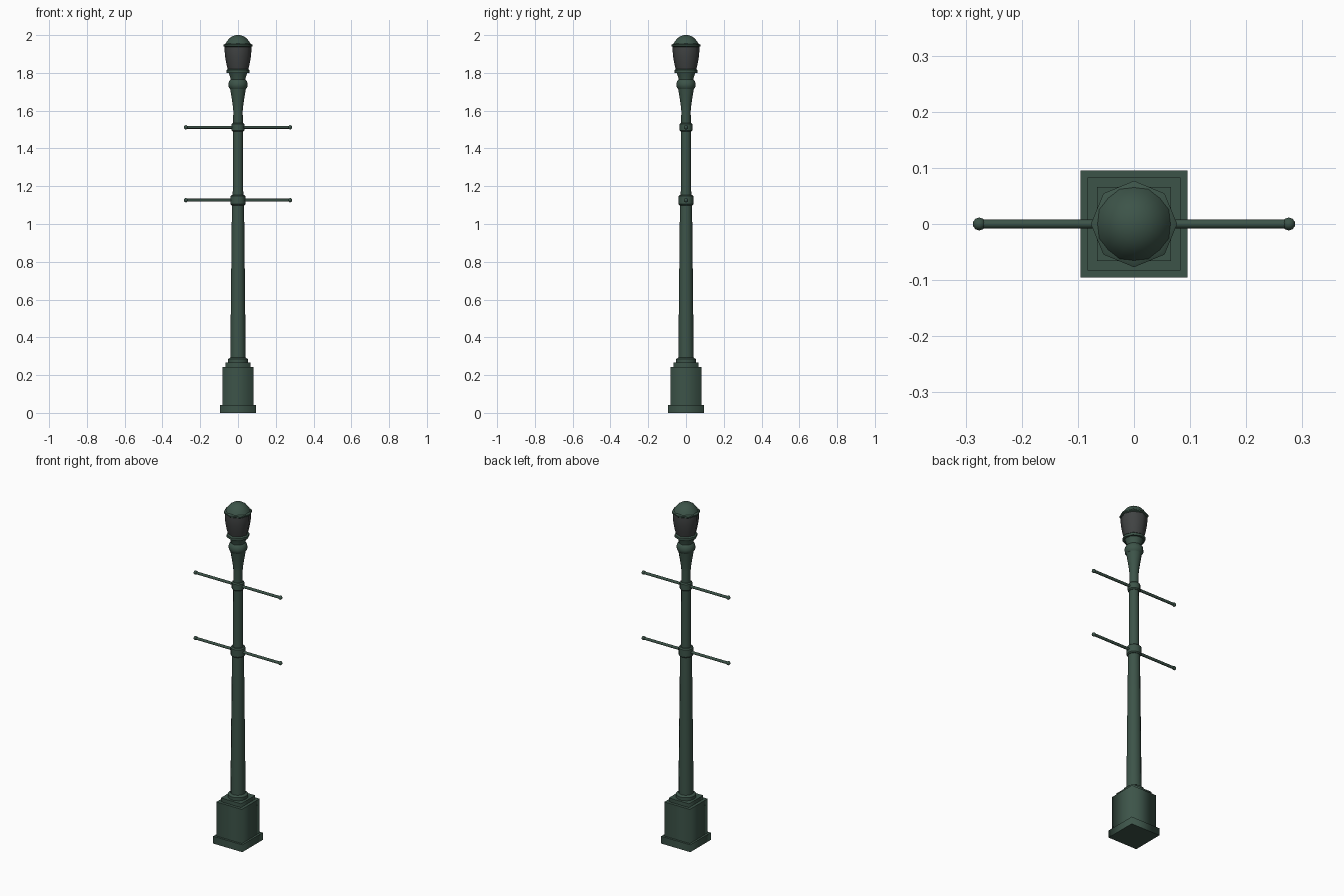
import bpy
import bmesh
import math
from mathutils import Matrix, Vector

cube = bpy.data.objects.get("Cube")
if cube:
    bpy.data.objects.remove(cube, do_unlink=True)


def make_material(name, rgb):
    mat = bpy.data.materials.new(name)
    mat.use_nodes = True
    color = (*rgb, 1.0)
    mat.diffuse_color = color
    mat.node_tree.nodes["Principled BSDF"].inputs["Base Color"].default_value = color
    return mat


GREEN = make_material("dark green paint", (0.046, 0.088, 0.066))
GREY = make_material("dark grey glass", (0.052, 0.056, 0.056))


def finish(bm, name, mat):
    bmesh.ops.recalc_face_normals(bm, faces=bm.faces)
    mesh = bpy.data.meshes.new(name)
    bm.to_mesh(mesh)
    bm.free()
    mesh.materials.append(mat)
    obj = bpy.data.objects.new(name, mesh)
    bpy.context.collection.objects.link(obj)
    return obj


def turned(name, profile, mat=GREEN, sides=8, phase=0.0, matrix=None):
    """Closed solid from (radius, height) points; sides are smooth, sharp bends stay crisp."""
    bm = bmesh.new()
    rings = []
    for r, z in profile:
        angles = [phase + math.tau * i / sides for i in range(sides)]
        rings.append([bm.verts.new((r * math.cos(a), r * math.sin(a), z)) for a in angles])
    for low, high in zip(rings, rings[1:]):
        for i in range(sides):
            j = (i + 1) % sides
            bm.faces.new((low[i], low[j], high[j], high[i]))
    bm.faces.new(rings[0][::-1])
    bm.faces.new(rings[-1])
    for face in bm.faces:
        face.smooth = True
    # Crease rings where the outline turns sharply
    points = [Vector((0, profile[0][1]))] + [Vector(p) for p in profile]
    points.append(Vector((0, profile[-1][1])))
    for k, ring in enumerate(rings):
        before, after = points[k + 1] - points[k], points[k + 2] - points[k + 1]
        if before.angle(after, 0) > math.radians(40):
            for i in range(sides):
                edge = bm.edges.get((ring[i], ring[(i + 1) % sides]))
                edge.smooth = False
    if matrix:
        bm.transform(matrix)
    return finish(bm, name, mat)


def square(name, half, bottom, top):
    r = half * math.sqrt(2)
    return turned(name, [(r, bottom), (r, top)], sides=4, phase=math.pi / 4)


# Stepped square pedestal
square("base_plinth", 0.095, 0.0, 0.043)
square("base_block", 0.083, 0.043, 0.244)
square("base_lower_step", 0.066, 0.244, 0.266)
turned("base_collar", [(0.054, 0.266), (0.054, 0.284), (0.042, 0.292)], sides=16)

# Tapered pole and flared neck
turned("lower_pole", [(0.041, 0.28), (0.032, 1.11)], sides=12)
turned("upper_pole", [(0.028, 1.14), (0.025, 1.60), (0.028, 1.63),
                      (0.034, 1.67), (0.042, 1.718)], sides=12)
turned("neck_moulding", [(0.042, 1.715), (0.049, 1.725), (0.051, 1.738),
                         (0.048, 1.755), (0.039, 1.765), (0.042, 1.78),
                         (0.050, 1.802)], sides=12)

# Lantern
turned("lantern_seat", [(0.062, 1.80), (0.062, 1.814), (0.054, 1.82)])
turned("lantern_glass", [(0.054, 1.818), (0.062, 1.85), (0.069, 1.89),
                         (0.071, 1.92), (0.070, 1.942)], GREY)
turned("lantern_brim", [(0.070, 1.937), (0.077, 1.942), (0.077, 1.949), (0.067, 1.955)])
turned("lantern_dome", [(0.067, 1.952), (0.059, 1.967), (0.045, 1.984),
                        (0.028, 1.995), (0.010, 2.0)], sides=16)

# Collars carrying the cross bars with ball ends
for level, z, r, half in (("lower", 1.126, 0.040, 0.027), ("upper", 1.512, 0.034, 0.023)):
    turned(f"{level}_collar", [(r - 0.006, z - half), (r, z - half + 0.006),
                               (r, z + half - 0.006), (r - 0.006, z + half)], sides=12)
    sideways = Matrix.Translation((0, 0, z)) @ Matrix.Rotation(math.pi / 2, 4, "Y")
    turned(f"{level}_cross_bar", [(0.008, -0.277), (0.008, 0.277)], sides=8, matrix=sideways)
    for side, sign in (("left", 1), ("right", -1)):
        bm = bmesh.new()
        bmesh.ops.create_uvsphere(bm, u_segments=10, v_segments=6, radius=0.0115,
                                  matrix=Matrix.Translation((sign * 0.276, 0, z)))
        for face in bm.faces:
            face.smooth = True
        finish(bm, f"{level}_{side}_bar_end", GREEN)
